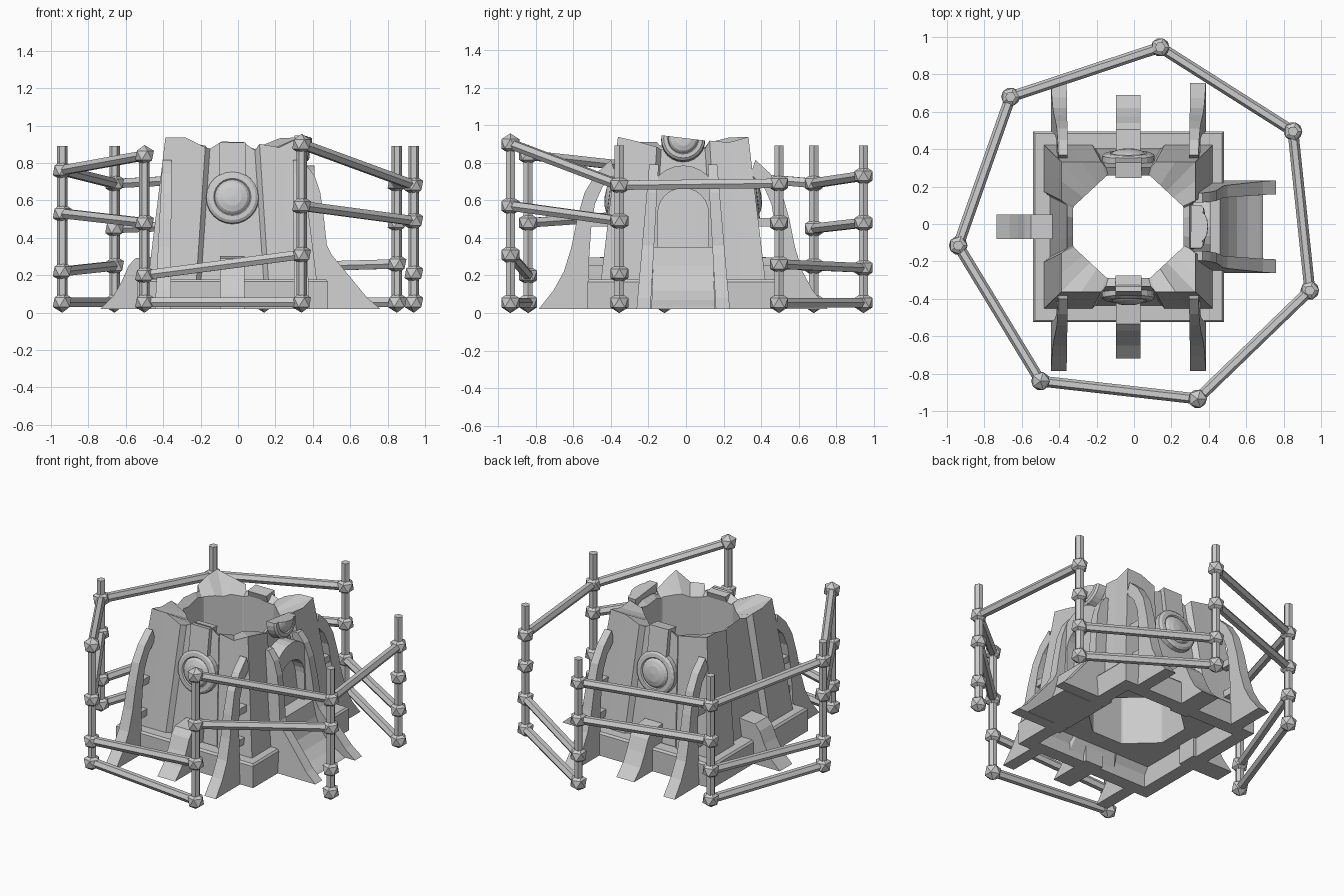
import bpy, bmesh, math, random
from mathutils import Vector, Matrix

if "Cube" in bpy.data.objects:
    bpy.data.objects.remove(bpy.data.objects["Cube"])

random.seed(4)
CENTER = Matrix.Translation((-0.03, -0.015, 0))


def side(k):
    # local frame: x points outward from side k (0 right, 1 back, 2 left, 3 front)
    return CENTER @ Matrix.Rotation(k * math.pi / 2, 4, 'Z')


def make(name, bm, mat=None):
    bmesh.ops.recalc_face_normals(bm, faces=bm.faces)
    me = bpy.data.meshes.new(name)
    bm.to_mesh(me)
    bm.free()
    ob = bpy.data.objects.new(name, me)
    if mat:
        me.transform(mat)
    bpy.context.collection.objects.link(ob)
    return ob


def loft(name, rings, closed=False, caps=True, mat=None):
    bm = bmesh.new()
    vs = [[bm.verts.new(p) for p in r] for r in rings]
    n, m = len(rings[0]), len(rings)
    for i in range(m if closed else m - 1):
        a, b = vs[i], vs[(i + 1) % m]
        for j in range(n):
            bm.faces.new((a[j], a[(j + 1) % n], b[(j + 1) % n], b[j]))
    if caps and not closed:
        bm.faces.new(vs[0])
        bm.faces.new(vs[-1])
    return make(name, bm, mat)


def slab(name, k, prof, low, high=None, ztop=0.8):
    # side profile (outward, z) given width low=(t0,t1), leaning to high at ztop
    high = high or low
    def at(i, z):
        return low[i] + (high[i] - low[i]) * z / ztop
    return loft(name, [[(d, at(i, z), z) for d, z in prof] for i in (0, 1)], mat=side(k))


def bar(name, p, q, r=0.029):
    p, q = Vector(p), Vector(q)
    rot = (q - p).to_track_quat('Z', 'Y')
    ring = [rot @ Vector((r * math.cos(a * math.pi / 3), r * math.sin(a * math.pi / 3), 0)) for a in range(6)]
    loft(name, [[p + v for v in ring], [q + v for v in ring]])


# ---- tower body: tapered piers, recessed panels, broken rim, hollow shaft ----
def plan(H, w, dep):
    pts = []
    for k in range(4):
        R = Matrix.Rotation(k * math.pi / 2, 3, 'Z')
        for d, t in ((H, -H), (H, -(H + w) / 2), (H, -w), (H - dep, -w + .025), (H - dep, -w * .4),
                     (H - dep, w * .4), (H - dep, w - .025), (H, w), (H, (H + w) / 2)):
            pts.append(R @ Vector((d, t, 0)))
    return pts


def flat_ring(pts, z):
    return [(p.x, p.y * .97, z) for p in pts]


base, top = plan(.465, .20, .03), plan(.358, .145, .03)
heights = [.937, .925, .90, .875, .91, .915, .88, .905, .90]
rim = [(p.x, p.y * .97, heights[i % 9] + (random.uniform(-.02, .015) if i % 9 else 0)) for i, p in enumerate(top)]


def inner(kind, z, jag=0):
    out = []
    for p in top:
        x, y = abs(p.x), abs(p.y)
        s = .295 / max(x, y, (x + y) * .72) if kind == 'oct' else .42 / max(x, y)
        out.append((p.x * s, p.y * s * .93, z + random.uniform(-jag, jag)))
    return out


loft("tower_body", [flat_ring(base, .06), rim, inner('oct', .86, .015), inner('oct', .15),
                    inner('square', .15)], closed=True, mat=CENTER)


# ---- square footing frame ----
def square(h, z):
    return [(h, -h, z), (h, h, z), (-h, h, z), (-h, -h, z)]


loft("footing_frame", [square(.51, .02), square(.51, .165), square(.50, .178), square(.42, .178), square(.42, .02)],
     closed=True, mat=CENTER)

# ---- buttresses ----
tall = [(.77, .02), (.69, .12), (.635, .22), (.595, .35), (.565, .5), (.525, .64), (.465, .74), (.385, .815),
        (.36, .74), (.43, .67), (.47, .58), (.49, .45), (.50, .3), (.50, .02)]
short = [(.705, .02), (.635, .09), (.59, .17), (.555, .25), (.52, .29), (.40, .30), (.40, .02)]
for k in (1, 3):
    for s in (-1, 1):
        slab("tall_buttress", k, tall, (s * .33, s * .415), (s * .325, s * .375))
        for z in (.25, .46):
            slab("buttress_strut", k, [(.37, z), (.53, z), (.53, z + .045), (.37, z + .045)],
                 (s * .34, s * .385))
for k in (1, 2, 3):
    slab("short_buttress", k, short, (-.066, .066))


# ---- round medallions and pilasters ----
def medallion(k, d, z, size=1, broken=False):
    prof = [(.001, .05), (.05, .045), (.08, .034), (.094, .02), (.1, .027), (.125, .025), (.14, .014), (.142, -.04)]
    rings = [[(h, size * r * math.cos(a * math.pi / 12), size * r * math.sin(a * math.pi / 12)) for a in range(24)]
             for r, h in prof]
    tilt = Matrix.Translation((d, 0, z)) @ Matrix.Rotation(-.125, 4, 'Y')
    ob = loft("medallion", rings, mat=side(k) @ tilt)
    if broken:
        bm = bmesh.new()
        bm.from_mesh(ob.data)
        res = bmesh.ops.bisect_plane(bm, geom=bm.verts[:] + bm.edges[:] + bm.faces[:], plane_co=(0, 0, .93),
                                     plane_no=(0, .12, 1), clear_outer=True)
        bmesh.ops.holes_fill(bm, edges=[e for e in bm.edges if e.is_boundary])
        bm.to_mesh(ob.data)
        bm.free()


for k in (1, 3):
    medallion(k, .368, .615)
    slab("upper_pilaster", k, [(.33, .70), (.375, .70), (.345, .91), (.26, .90)], (-.07, .07))
medallion(0, .375, .925, .83, True)

# ---- doorway porch on the right side ----
wing = [(.79, .02), (.72, .08), (.65, .165), (.58, .25), (.53, .31), (.505, .36), (.49, .5), (.47, .64), (.44, .73),
        (.395, .79), (.34, .79), (.36, .5), (.40, .02)]
for s in (-1, 1):
    slab("porch_wing", 0, wing, (s * .175, s * .25), (s * .13, s * .18))
ramp = [(.72, .02), (.70, .035), (.64, .07), (.58, .12), (.535, .18), (.51, .25), (.49, .35), (.36, .35), (.40, .02)]
slab("porch_ramp", 0, ramp, (-.17, .17), (-.14, .14))


def arch(hw, spring, low):
    pts = [(-hw, low)]
    pts += [(-hw * math.cos(i * math.pi / 12), spring + hw * math.sin(i * math.pi / 12)) for i in range(13)]
    return pts + [(hw, low)]


frame_rings = []
for (t0, z0), (t1, z1) in zip(arch(.135, .53, .3), arch(.185, .60, .3)):
    frame_rings.append([(.34, t0, z0), (.44, t0, z0), (.44, t1, z1), (.34, t1, z1)])
loft("door_arch", frame_rings, mat=side(0))

# ---- surrounding fence: posts, faceted joints, rails ----
posts = {  # x, y, top, joint heights
    'A': (.14, .945, .89, (.055, .24, .48, .73)), 'B': (.85, .495, .89, (.055, .26, .48, .69)),
    'C': (.94, -.355, .89, (.055, .21, .49, .68)), 'D': (.34, -.935, .90, (.055, .31, .57, .90)),
    'E': (-.50, -.84, .84, (.055, .20, .48, .84)), 'F': (-.94, -.115, .89, (.055, .22, .53, .76)),
    'G': (-.66, .68, .89, (.055, .25, .45, .69))}
for x, y, ztop, joints in posts.values():
    bar("fence_post", (x, y, .03), (x, y, ztop), .028)
    for z in joints:
        bm = bmesh.new()
        bmesh.ops.create_icosphere(bm, subdivisions=1, radius=.056, matrix=Matrix.Translation((x, y, z)))
        make("fence_joint", bm)
rails = {'AB': (0, 1), 'BC': (3,), 'CD': (2, 3), 'DE': (0, 1), 'EF': (2, 3), 'FG': (0, 1, 3), 'GA': (2, 3)}
for (a, b), levels in rails.items():
    p, q = posts[a], posts[b]
    for i in levels:
        bar("fence_rail", (p[0], p[1], p[3][i]), (q[0], q[1], q[3][i]))
